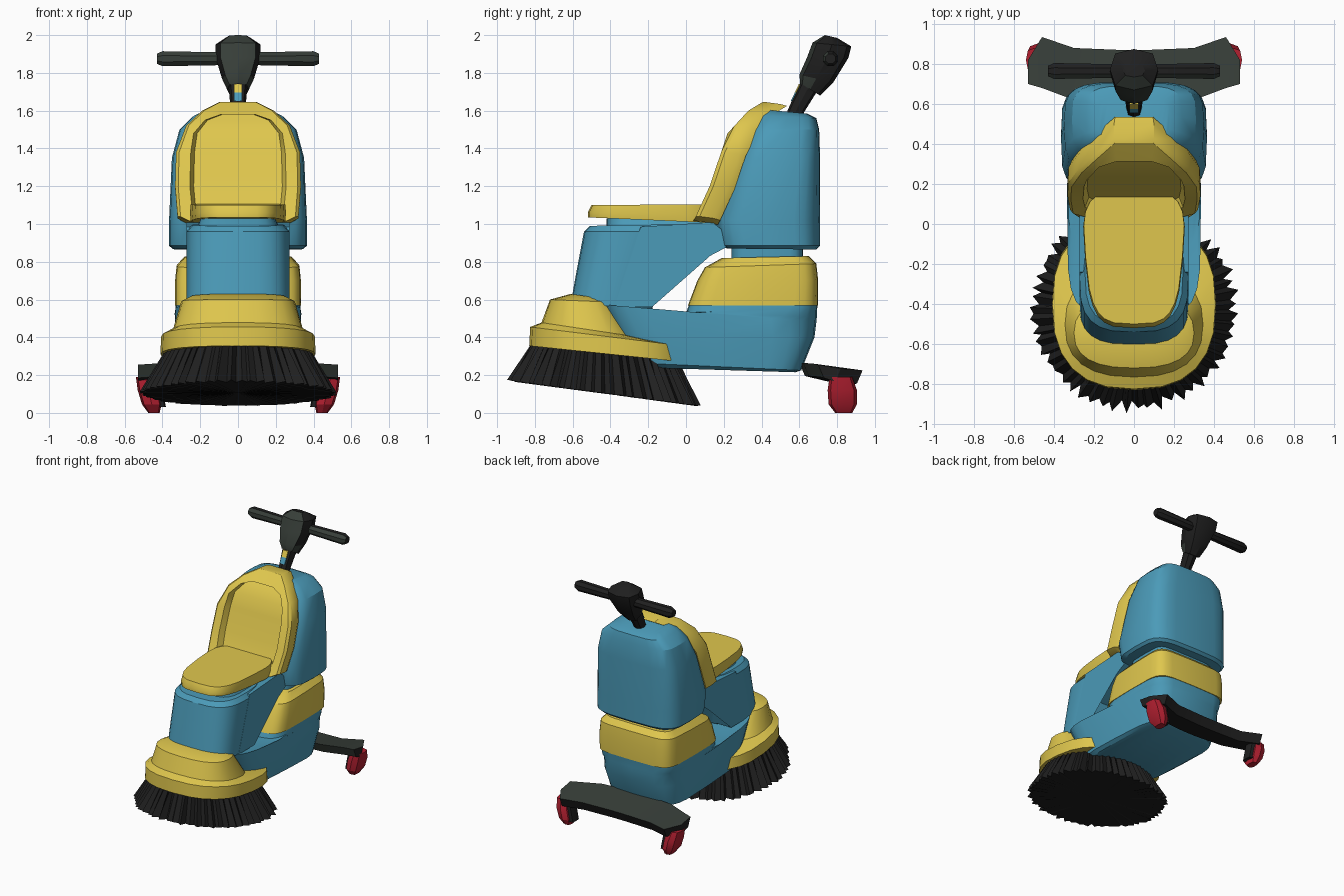
import bpy, bmesh, math, random

random.seed(4)


def material(name, rgb):
    m = bpy.data.materials.new(name)
    m.diffuse_color = (*rgb, 1)
    return m


BLUE = material("blue", (0.07, 0.325, 0.48))
YELLOW = material("yellow", (0.74, 0.57, 0.075))
BLACK = material("black", (0.014, 0.014, 0.014))
GREY = material("dark green grey", (0.038, 0.048, 0.04))
RED = material("red", (0.45, 0.014, 0.03))


def loft(name, rings, *mats, rule=None):
    """Skin a stack of closed rings; rule(normal) picks the second material."""
    bm = bmesh.new()
    vr = [[bm.verts.new(p) for p in r] for r in rings]
    n = len(vr[0])
    for a, b in zip(vr, vr[1:]):
        for i in range(n):
            j = (i + 1) % n
            bm.faces.new((a[i], a[j], b[j], b[i]))
    for r in (vr[0], vr[-1]):
        for i in range(n // 2 - 1):
            bm.faces.new((r[i], r[i + 1], r[n - 2 - i], r[n - 1 - i]))
    bmesh.ops.recalc_face_normals(bm, faces=bm.faces[:])
    bm.normal_update()
    if rule:
        for f in bm.faces:
            f.material_index = int(rule(f.normal))
    me = bpy.data.meshes.new(name)
    bm.to_mesh(me)
    bm.free()
    ob = bpy.data.objects.new(name, me)
    for m in mats:
        me.materials.append(m)
    bpy.context.collection.objects.link(ob)
    return ob


def ring(zf, zb, y0, y1, w, e=4, n=24, taper=0, cx=0):
    """Rounded horizontal outline, height zf at the front and zb at the back."""
    pts = []
    for k in range(n):
        a = 2 * math.pi * k / n
        c, s = math.cos(a), math.sin(a)
        u = math.copysign(abs(c) ** (2 / e), c)
        v = math.copysign(abs(s) ** (2 / e), s)
        t = (v + 1) / 2
        pts.append((cx + w * u * (1 - taper * (1 - t)), y0 + (y1 - y0) * t, zf + (zb - zf) * t))
    return pts


def stack(name, mat, sections, **kw):
    return loft(name, [ring(*s, **kw) for s in sections], mat)


# lower chassis and the battery box above it
stack("chassis", BLUE, [
    (0.24, 0.215, -0.22, 0.58, 0.29), (0.265, 0.225, -0.27, 0.61, 0.315),
    (0.42, 0.40, -0.38, 0.68, 0.333), (0.575, 0.48, -0.46, 0.69, 0.335),
    (0.53, 0.51, -0.15, 0.693, 0.332), (0.53, 0.56, 0.0, 0.695, 0.332),
    (0.57, 0.57, 0.015, 0.697, 0.33)], e=5)
stack("battery_box", YELLOW, [
    (0.568, 0.568, 0.01, 0.70, 0.333), (0.70, 0.70, 0.06, 0.70, 0.333),
    (0.77, 0.79, 0.10, 0.69, 0.325), (0.82, 0.83, 0.19, 0.65, 0.285)], e=6)
stack("tank_neck", BLUE, [
    (0.81, 0.82, 0.24, 0.62, 0.26), (0.89, 0.89, 0.24, 0.62, 0.26)], e=6)

# rear tank
stack("rear_tank", BLUE, [
    (0.87, 0.865, 0.22, 0.69, 0.345), (0.885, 0.885, 0.18, 0.71, 0.365),
    (1.02, 1.02, 0.15, 0.71, 0.365), (1.35, 1.35, 0.27, 0.71, 0.35),
    (1.50, 1.50, 0.335, 0.705, 0.31), (1.575, 1.56, 0.38, 0.69, 0.24),
    (1.605, 1.585, 0.42, 0.64, 0.18)], e=4)

# front column, arm linking it to the tank, and seat support
stack("front_column", BLUE, [
    (0.58, 0.55, -0.61, -0.18, 0.272), (0.72, 0.70, -0.585, -0.12, 0.272),
    (0.96, 0.96, -0.54, 0.0, 0.272), (0.99, 1.0, -0.51, 0.03, 0.245)], e=3)
arm = [(-0.24, 0.985), (0.14, 1.01), (0.24, 0.93), (0.21, 0.875), (0.05, 0.79),
       (-0.13, 0.715), (-0.18, 0.56), (-0.38, 0.56)]
loft("seat_arm", [[(x, y, z) for y, z in arm] for x in (-0.272, 0.272)], BLUE)
stack("seat_support", BLUE, [
    (0.98, 0.98, -0.42, 0.14, 0.22), (1.03, 1.012, -0.42, 0.14, 0.2)])

# seat cushion
stack("seat", YELLOW, [
    (1.035, 1.005, -0.52, 0.17, 0.27), (1.06, 1.05, -0.52, 0.17, 0.275),
    (1.10, 1.105, -0.50, 0.17, 0.272)], e=3.6, taper=0.22)

# backrest shell: back edge, front edge, rim, recess
LEAN = [(1.0, 0.03), (1.12, 0.095), (1.2, 0.125), (1.48, 0.22), (1.6, 0.33), (1.66, 0.43)]


def lean(z):
    for (z0, y0), (z1, y1) in zip(LEAN, LEAN[1:]):
        if z <= z1:
            return y0 + (y1 - y0) * (z - z0) / (z1 - z0)
    return LEAN[-1][1]


def back_ring(half, dy, dz=0, s=1):
    full = half + [(-x, z) for x, z in reversed(half)]
    return [(x * s, lean(z) + dy, z + dz) for x, z in full]


OUTER = [(0.27, 1.015), (0.32, 1.04), (0.333, 1.2), (0.328, 1.38),
         (0.275, 1.52), (0.19, 1.60), (0.10, 1.645)]
INNER = [(0.21, 1.07), (0.245, 1.10), (0.255, 1.2), (0.25, 1.38),
         (0.235, 1.48), (0.175, 1.55), (0.09, 1.58)]
loft("backrest", [back_ring(OUTER, 0.13, -0.02, 0.95), back_ring(OUTER, 0.095, -0.01),
                  back_ring(OUTER, 0.02), back_ring(OUTER, 0.0, 0, 0.95),
                  back_ring(INNER, 0.0), back_ring(INNER, 0.05, 0, 0.92)], YELLOW)

# brush cover in two tiers
stack("brush_cover", YELLOW, [
    (0.355, 0.265, -0.83, 0.03, 0.41), (0.455, 0.35, -0.825, 0.02, 0.408),
    (0.478, 0.40, -0.765, -0.24, 0.345), (0.60, 0.585, -0.72, -0.37, 0.30),
    (0.63, 0.60, -0.61, -0.41, 0.25)], e=2.5)

# tilted scrubbing brush with jagged bristle tips
N = 110
brush = [[], [], []]
for k in range(N):
    a = 2 * math.pi * (k + random.uniform(-0.3, 0.3)) / N
    c, s = math.cos(a), math.sin(a)
    tip = (0.53 if k % 2 else 0.495) + random.uniform(-0.025, 0.008)
    root = 0.385 if k % 2 else 0.372
    brush[0].append((root * c, -0.43 + root * s, 0.33 - 0.11 * root * s))
    brush[1].append((tip * c, -0.425 + 0.975 * tip * s, 0.10 - 0.13 * tip * s + 0.006 * (k % 2)))
    brush[2].append((0.03 * c, -0.43 + 0.03 * s, 0.105))
loft("brush", brush, BLACK)

# steering column, head and handlebar
front_grey = dict(rule=lambda nrm: nrm.y < -0.3)
loft("steering_column", [ring(*s, e=2.5, n=8) for s in [
    (1.56, 1.54, 0.52, 0.60, 0.036), (1.64, 1.60, 0.555, 0.63, 0.04),
    (1.80, 1.76, 0.63, 0.73, 0.055)]], BLACK)
loft("steering_head", [ring(*s, e=2.8, n=8) for s in [
    (1.745, 1.68, 0.605, 0.71, 0.058), (1.79, 1.75, 0.60, 0.78, 0.085),
    (1.88, 1.88, 0.64, 0.86, 0.118), (1.96, 1.94, 0.67, 0.875, 0.12),
    (2.0, 1.985, 0.735, 0.80, 0.055)]], BLACK, GREY, **front_grey)
bar = [(-0.43, 0.028), (-0.40, 0.043), (-0.1, 0.037), (0.1, 0.037), (0.40, 0.043), (0.43, 0.028)]
loft("handlebar", [[(x, 0.765 + r * math.cos(a), 1.875 + r * math.sin(a))
                    for a in [math.pi * (k + 0.5) / 4 for k in range(8)]]
                   for x, r in bar], BLACK, GREY, **front_grey)

# small coloured plates on the front of the column
for name, mat, z0, z1 in (("lower_plate", BLUE, 1.65, 1.695), ("upper_plate", YELLOW, 1.695, 1.74)):
    loft(name, [[(x, 0.555 + (z - 1.64) * 0.469 + d, z) for x, z in
                 ((-0.022, z0), (0.022, z0), (0.022, z1), (-0.022, z1))]
                for d in (-0.005, 0.003)], mat)

# rear squeegee, flared at the ends: x, front y and z, back y and z
SQ = [(0.06, 0.60, 0.265, 0.87, 0.215), (0.30, 0.62, 0.265, 0.88, 0.215),
      (0.46, 0.68, 0.26, 0.935, 0.225), (0.53, 0.70, 0.255, 0.82, 0.235)]
sections = [(-s[0], *s[1:]) for s in reversed(SQ)] + SQ
loft("squeegee", [[(x, y0, z0), (x, y1, z1), (x, y1 - 0.03, z1 - 0.07), (x, y0 + 0.03, z0 - 0.07)]
                  for x, y0, z0, y1, z1 in sections],
     BLACK, GREY, rule=lambda nrm: nrm.z > 0.2 or nrm.y < -0.6)

# red squeegee feet leaning outward, with dark brackets inside
for side, label in ((-1, "left"), (1, "right")):
    loft(label + "_foot", [ring(z, z, y0, y1, w, e=3, n=8, cx=side * (0.445 + 0.25 * z))
                           for z, y0, y1, w in ((0.0, 0.79, 0.88, 0.03), (0.045, 0.755, 0.905, 0.052),
                                                (0.12, 0.75, 0.905, 0.056), (0.19, 0.76, 0.88, 0.048))], RED)
    loft(label + "_bracket", [ring(z, z, 0.79, 0.88, 0.04, n=8, cx=side * (0.415 + 0.2 * z))
                              for z in (0.03, 0.2)], BLACK)

# soften only the shallow edges
bpy.ops.object.select_all(action='DESELECT')
for ob in bpy.data.objects:
    ob.select_set(True)
    bpy.context.view_layer.objects.active = ob
bpy.ops.object.shade_smooth_by_angle(angle=math.radians(28))
